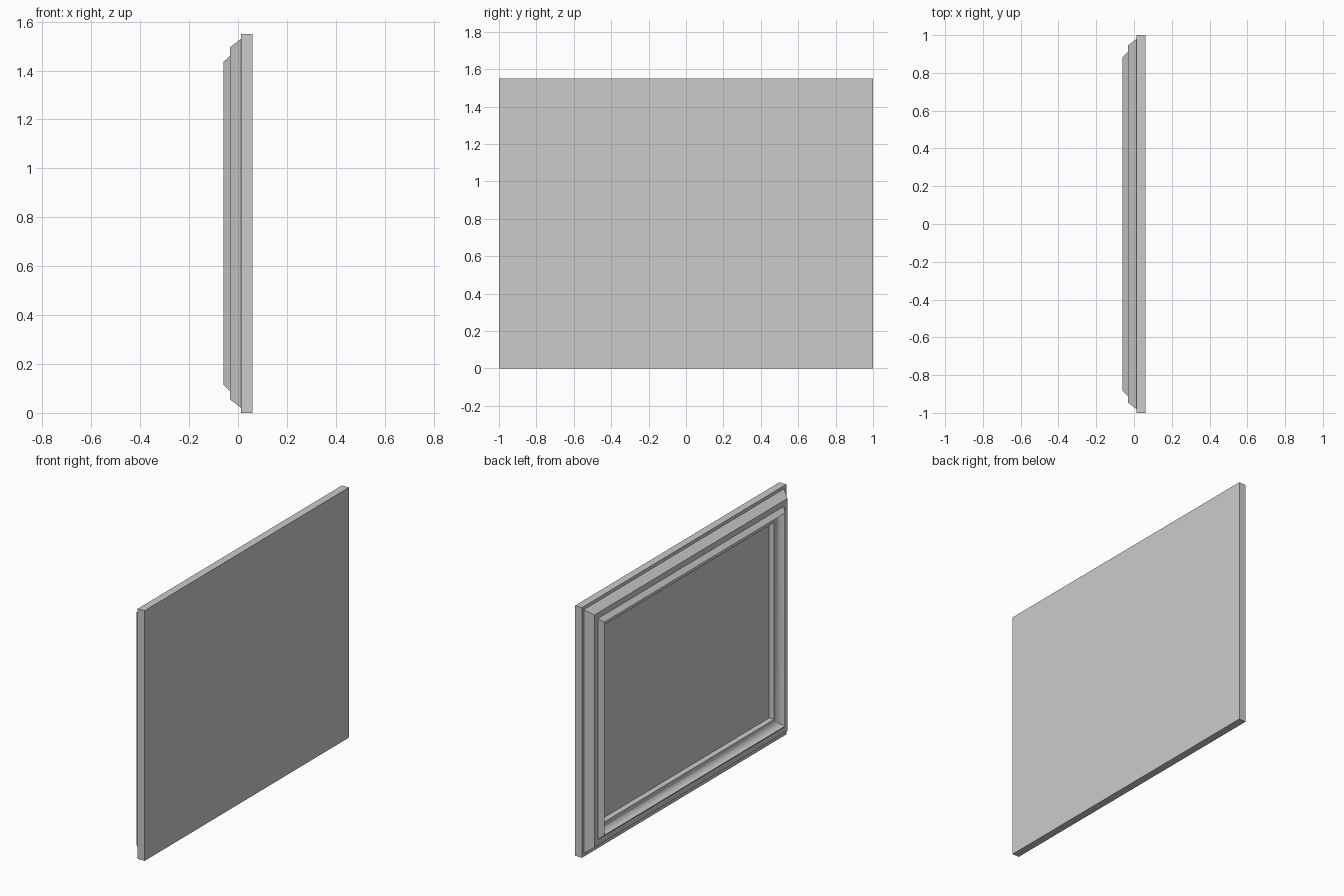
import bpy, bmesh, math

if "Cube" in bpy.data.objects:
    bpy.data.objects.remove(bpy.data.objects["Cube"])

W, H = 2.0, 1.55          # overall width (y) and height (z)


def loft_rect(name, profile):
    """Skin nested rectangles given as (x, inset) pairs, capped at both ends."""
    bm = bmesh.new()
    loops = []
    for x, i in profile:
        y = W / 2 - i
        loops.append([bm.verts.new((x, py, pz)) for py, pz in
                      ((-y, i), (y, i), (y, H - i), (-y, H - i))])
    for a, b in zip(loops, loops[1:]):
        for k in range(4):
            n = (k + 1) % 4
            bm.faces.new((a[k], a[n], b[n], b[k]))
    bm.faces.new(loops[0])
    bm.faces.new(loops[-1])
    bmesh.ops.recalc_face_normals(bm, faces=bm.faces)
    me = bpy.data.meshes.new(name)
    bm.to_mesh(me)
    bm.free()
    ob = bpy.data.objects.new(name, me)
    bpy.context.collection.objects.link(ob)
    bpy.ops.object.select_all(action='DESELECT')
    ob.select_set(True)
    bpy.context.view_layer.objects.active = ob
    bpy.ops.object.shade_smooth_by_angle(angle=math.radians(25))
    return ob


# Concave cove running from the front ridge down to the inner lip
cove = []
for k in range(1, 8):
    t = math.pi / 2 * k / 8
    cove.append((-0.058 + 0.038 * math.sin(t), 0.165 - 0.05 * math.cos(t)))

# Frame moulding: back slab, two stepped bevels, cove, inner wall, recess floor
loft_rect("frame", [(0.06, 0), (0.013, 0), (0.013, 0.02), (-0.033, 0.055),
                    (-0.033, 0.09), (-0.06, 0.115)] + cove +
          [(-0.02, 0.165), (0.02, 0.165)])

# Picture panel set into the recess
loft_rect("picture_panel", [(0.03, 0.165), (0.015, 0.165)])
